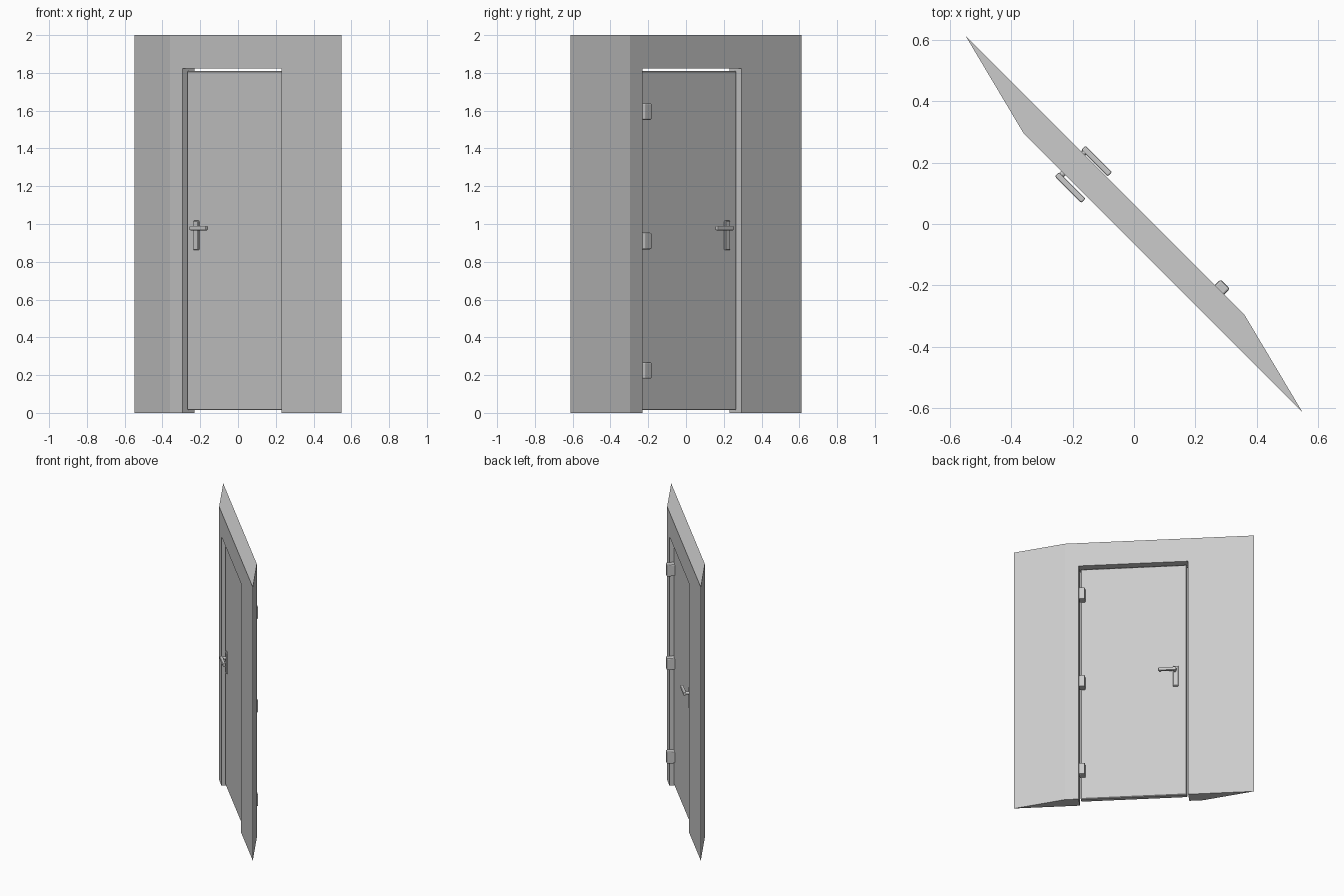
import bpy, bmesh, math
from mathutils import Matrix

if "Cube" in bpy.data.objects:
    bpy.data.objects.remove(bpy.data.objects["Cube"])

# Whole model is built along a wall axis, then turned 45 degrees
TURN = Matrix.Rotation(-math.pi / 4, 4, 'Z')
DOOR_V = -0.002  # mid-plane of the door leaf inside the wall


def finish(name, bm):
    bmesh.ops.recalc_face_normals(bm, faces=bm.faces)
    bm.transform(TURN)
    mesh = bpy.data.meshes.new(name)
    bm.to_mesh(mesh)
    bm.free()
    ob = bpy.data.objects.new(name, mesh)
    bpy.context.collection.objects.link(ob)
    return ob


def box(name, u, v, z, bevel=0.0, segments=1):
    """Box from (min, max) ranges, with bevelled edges."""
    bm = bmesh.new()
    bmesh.ops.create_cube(bm, size=1)
    for p in bm.verts:
        p.co = [r[0] + (c + 0.5) * (r[1] - r[0]) for c, r in zip(p.co, (u, v, z))]
    if bevel:
        bmesh.ops.bevel(bm, geom=bm.edges[:], offset=bevel, segments=segments,
                        profile=0.5, affect='EDGES')
    return finish(name, bm)


# Wall with slanted ends and a doorway
def wall():
    o, h = 0.372, 1.822
    bm = bmesh.new()
    loops = []
    for left, right, v in ((-0.465, 0.82, -0.045), (-0.82, 0.465, 0.045)):
        outline = [(left, 0), (-o, 0), (-o, h), (o, h), (o, 0), (right, 0), (right, 2), (left, 2)]
        loop = [bm.verts.new((u, v, z)) for u, z in outline]
        bm.faces.new(loop)
        loops.append(loop)
    a, b = loops
    for i in range(len(a)):
        j = (i + 1) % len(a)
        bm.faces.new((a[i], a[j], b[j], b[i]))
    finish("wall", bm)


wall()

# Door leaf
box("door_leaf", (-0.361, 0.361), (DOOR_V - 0.02, DOOR_V + 0.02), (0.014, 1.81), 0.005)

# Hinges on the back
for i, z in enumerate((0.225, 0.91, 1.595)):
    box(f"hinge_{i + 1}", (0.327, 0.37), (0.012, 0.072), (z - 0.044, z + 0.044), 0.007, 2)

# Handle set on each side: plate, neck and lever
for side, s in (("front", -1), ("back", 1)):
    def span(a, b):
        return tuple(sorted((DOOR_V + s * a, DOOR_V + s * b)))
    box(f"{side}_handle_plate", (-0.304, -0.266), span(0.018, 0.032), (0.862, 1.018), 0.004)
    bm = bmesh.new()
    lo, hi = span(0.03, 0.058)
    place = Matrix.Translation((-0.28, (lo + hi) / 2, 0.978)) @ Matrix.Rotation(math.pi / 2, 4, 'X')
    bmesh.ops.create_cone(bm, cap_ends=True, segments=16, radius1=0.01, radius2=0.01,
                          depth=hi - lo, matrix=place)
    finish(f"{side}_handle_neck", bm)
    box(f"{side}_handle_lever", (-0.292, -0.17), span(0.051, 0.071), (0.966, 0.99), 0.005, 2)
